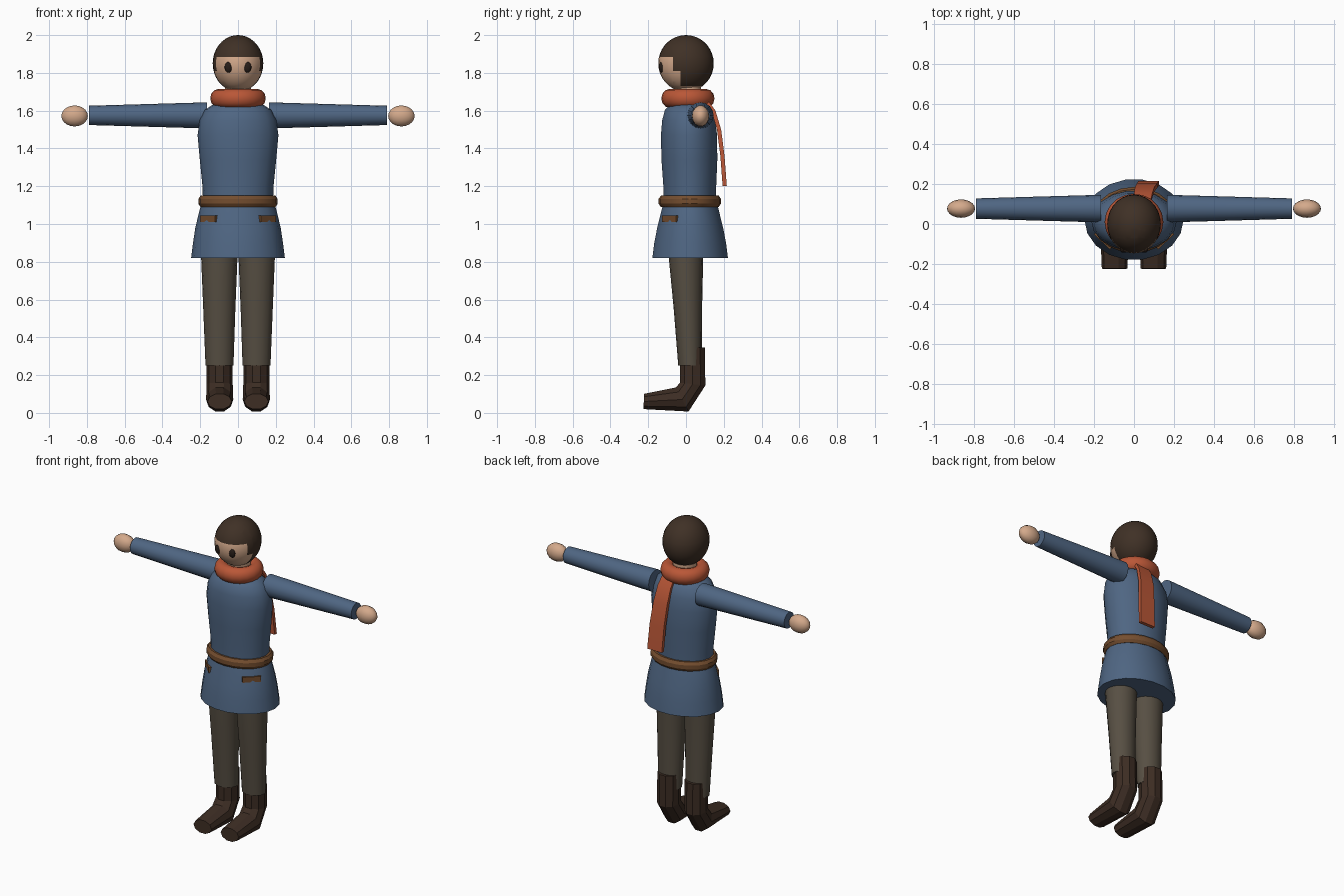
import bpy, bmesh, math
from mathutils import Vector, Matrix

if "Cube" in bpy.data.objects:
    bpy.data.objects.remove(bpy.data.objects["Cube"])


def material(name, rgb):
    m = bpy.data.materials.new(name)
    m.diffuse_color = (*rgb, 1)
    m.use_nodes = True
    m.node_tree.nodes["Principled BSDF"].inputs["Base Color"].default_value = m.diffuse_color
    return m


BLUE = material("tunic_blue", (0.078, 0.132, 0.225))
SKIN = material("skin", (0.66, 0.40, 0.26))
HAIR = material("hair_brown", (0.050, 0.030, 0.019))
EYE = material("eye_dark", (0.020, 0.012, 0.009))
RED = material("scarf_orange", (0.49, 0.095, 0.038))
GREY = material("trouser_grey", (0.095, 0.078, 0.056))
BOOT = material("boot_brown", (0.046, 0.026, 0.017))
BELT = material("belt_brown", (0.175, 0.075, 0.028))


def finish(name, bm, mats, angle=35):
    """Turn a bmesh into an object; angle 0 keeps flat faces."""
    bmesh.ops.recalc_face_normals(bm, faces=bm.faces)
    me = bpy.data.meshes.new(name)
    bm.to_mesh(me)
    bm.free()
    for m in mats:
        me.materials.append(m)
    if angle:
        me.shade_smooth()
        me.set_sharp_from_angle(angle=math.radians(angle))
    ob = bpy.data.objects.new(name, me)
    bpy.context.collection.objects.link(ob)
    return ob


def loft(name, rings, mat, sides=16, angle=35, loop=False):
    """Skin elliptical rings given as (centre, u axis, v axis)."""
    bm = bmesh.new()
    rows = []
    for c, u, v in rings:
        c, u, v = Vector(c), Vector(u), Vector(v)
        rows.append([bm.verts.new(c + u * math.cos(a) + v * math.sin(a))
                     for a in (2 * math.pi * i / sides for i in range(sides))])
    pairs = list(zip(rows, rows[1:])) + ([(rows[-1], rows[0])] if loop else [])
    for a, b in pairs:
        for i in range(sides):
            j = (i + 1) % sides
            bm.faces.new((a[i], a[j], b[j], b[i]))
    if not loop:
        bm.faces.new(rows[0])
        bm.faces.new(rows[-1])
    return finish(name, bm, [mat], angle)


def upright(profile, x=0):
    """Rings from (z, y centre, x radius, y radius)."""
    return [((x, y, z), (rx, 0, 0), (0, ry, 0)) for z, y, rx, ry in profile]


def ellipsoid(name, centre, radii, mat, seg=16, rings=10, pole="z"):
    bm = bmesh.new()
    bmesh.ops.create_uvsphere(bm, u_segments=seg, v_segments=rings, radius=1)
    if pole == "x":
        bmesh.ops.rotate(bm, matrix=Matrix.Rotation(math.pi / 2, 3, "Y"), verts=bm.verts)
    bmesh.ops.scale(bm, vec=radii, verts=bm.verts)
    bmesh.ops.translate(bm, vec=centre, verts=bm.verts)
    return finish(name, bm, [mat], 60)


# Head, cut along the stepped hairline
bm = bmesh.new()
bmesh.ops.create_uvsphere(bm, u_segments=28, v_segments=18, radius=1)
bmesh.ops.scale(bm, vec=(0.134, 0.147, 0.15), verts=bm.verts)
bmesh.ops.translate(bm, vec=(0, 0, 1.85), verts=bm.verts)
for co, no in (((0, 0, 1.885), (0, 0, 1)), ((0, 0, 1.81), (0, 0, 1)), ((0, 0, 1.73), (0, 0, 1)),
               ((0, -0.07, 0), (0, 1, 0)), ((0, -0.03, 0), (0, 1, 0))):
    bmesh.ops.bisect_plane(bm, geom=bm.verts[:] + bm.edges[:] + bm.faces[:],
                           plane_co=co, plane_no=no, dist=1e-5)
for f in bm.faces:
    c = f.calc_center_median()
    f.material_index = int(c.z > 1.885 or (c.z > 1.81 and c.y > -0.07)
                           or (c.z > 1.73 and c.y > -0.03))
finish("head", bm, [SKIN, HAIR], 60)
loft("neck", upright([(1.58, 0.01, 0.07, 0.07), (1.76, 0.01, 0.07, 0.07)]), SKIN)

# Torso and flared skirt
loft("torso", upright([(1.10, 0.02, 0.185, 0.142), (1.20, 0.02, 0.188, 0.142),
                       (1.34, 0.018, 0.202, 0.150), (1.47, 0.016, 0.214, 0.151),
                       (1.55, 0.014, 0.203, 0.142), (1.605, 0.012, 0.175, 0.125),
                       (1.64, 0.012, 0.12, 0.09)]), BLUE, 18, 50)
loft("skirt", upright([(1.12, 0.022, 0.185, 0.142), (1.08, 0.022, 0.202, 0.152),
                       (0.98, 0.022, 0.226, 0.177), (0.90, 0.022, 0.238, 0.193),
                       (0.82, 0.022, 0.248, 0.203)]), BLUE, 18, 50)

# Belt band
belt = []
for k in range(8):
    a = math.pi * (k + 0.5) / 4
    dz, dr = 0.032 * math.sin(a), 0.022 * math.cos(a)
    belt.append((1.12 + dz, 0.02, 0.19 + dr, 0.145 + dr))
loft("belt", upright(belt), BELT, 20, 30, loop=True)

# Scarf wrapped round the neck
wrap = []
for k in range(12):
    a = 2 * math.pi * k / 12
    dr = 0.045 * math.cos(a)
    wrap.append((1.665 + 0.05 * math.sin(a), 0.01, 0.102 + dr, 0.096 + dr))
loft("scarf_wrap", upright(wrap), RED, 20, 60, loop=True)

# Scarf tail hanging down the back: (y, z, x centre, half width)
tail = [(0.095, 1.67, 0.040, 0.042), (0.145, 1.60, 0.046, 0.046), (0.175, 1.50, 0.054, 0.049),
        (0.193, 1.36, 0.066, 0.051), (0.205, 1.20, 0.074, 0.052)]
bm = bmesh.new()
rows = [[bm.verts.new((x + sx * w, y + sy * 0.011, z))
         for sx, sy in ((-1, -1), (1, -1), (1, 1), (-1, 1))] for y, z, x, w in tail]
for a, b in zip(rows, rows[1:]):
    for i in range(4):
        bm.faces.new((a[i], a[i - 1], b[i - 1], b[i]))
bm.faces.new(rows[0])
bm.faces.new(rows[-1])
finish("scarf_tail", bm, [RED], 35)

for side, s in (("left", 1), ("right", -1)):
    ellipsoid("eye_" + side, (s * 0.05, -0.131, 1.83), (0.021, 0.013, 0.029), EYE, 12, 8)

    # Sleeve and hand
    loft("arm_" + side, [((s * x, 0.077, 1.575), (0, r, 0), (0, 0, r))
                         for x, r in ((0.165, 0.069), (0.48, 0.060), (0.79, 0.051))], BLUE, 16)
    ellipsoid("hand_" + side, (s * 0.865, 0.077, 1.572), (0.07, 0.046, 0.057), SKIN, 14, 10, "x")

    # Trouser leg
    loft("leg_" + side, [((s * x, y, z), (rx, 0, 0), (0, ry, 0)) for z, x, y, rx, ry in (
        (0.90, 0.099, 0.0, 0.097, 0.094), (0.82, 0.099, 0.0, 0.096, 0.091),
        (0.55, 0.099, 0.010, 0.085, 0.075), (0.25, 0.098, 0.021, 0.074, 0.062))], GREY, 16)

    # Boot: each ring spans a front point and a back point (y, z)
    boot = [(-0.036, 0.345, 0.103, 0.345, 0.069), (-0.036, 0.16, 0.106, 0.145, 0.069),
            (-0.055, 0.138, 0.015, 0.004, 0.072), (-0.222, 0.103, -0.225, 0.018, 0.064)]
    loft("boot_" + side, [((s * 0.097, (fy + by) / 2, (fz + bz) / 2), (w, 0, 0),
                           (0, (fy - by) / 2, (fz - bz) / 2)) for fy, fz, by, bz, w in boot],
         BOOT, 10, 0)

    # Pocket flap barely breaking the skirt surface
    bm = bmesh.new()
    bmesh.ops.create_cube(bm, size=1)
    bmesh.ops.scale(bm, vec=(0.11, 0.02, 0.035), verts=bm.verts)
    bmesh.ops.rotate(bm, matrix=Matrix.Rotation(s * math.radians(43), 3, "Z"), verts=bm.verts)
    bmesh.ops.translate(bm, vec=(s * 0.154, -0.082, 1.028), verts=bm.verts)
    finish("pocket_flap_" + side, bm, [BELT], 0)
